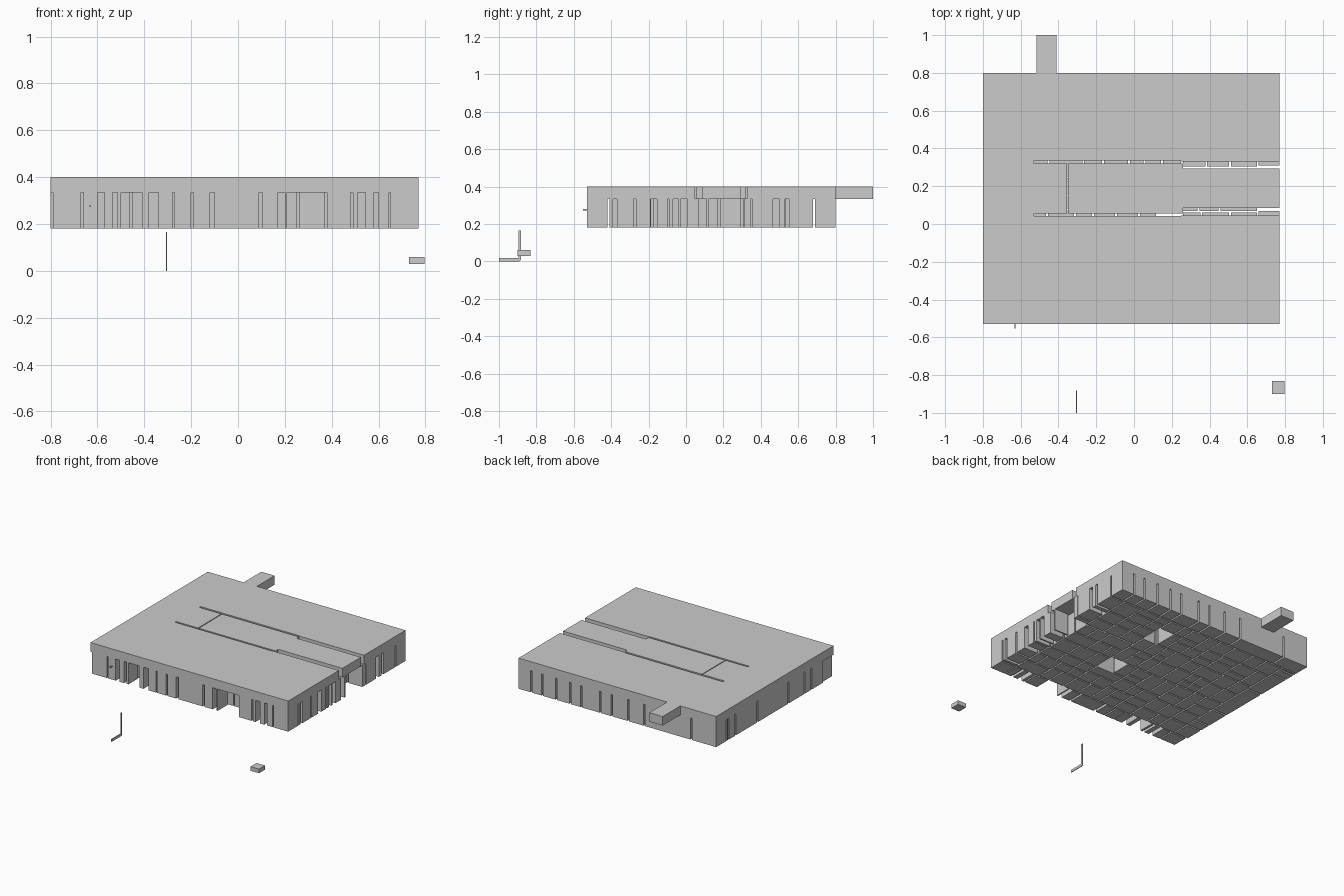
import bpy, bmesh, random

if "Cube" in bpy.data.objects:
    bpy.data.objects.remove(bpy.data.objects["Cube"])

random.seed(7)
X0, X1, Y0, Y1 = -0.80, 0.77, -0.53, 0.80      # footprint
ZB, ZM, ZT = 0.18, 0.335, 0.40                 # underside, roof underside, roof top
GAP = 0.005                                    # half width of a passage


def finish(name, bm):
    bmesh.ops.recalc_face_normals(bm, faces=bm.faces)
    mesh = bpy.data.meshes.new(name)
    bm.to_mesh(mesh)
    bm.free()
    obj = bpy.data.objects.new(name, mesh)
    bpy.context.collection.objects.link(obj)
    return obj


def add_box(bm, x0, x1, y0, y1, z0, z1):
    verts = bmesh.ops.create_cube(bm, size=1)["verts"]
    bmesh.ops.scale(bm, vec=(x1 - x0, y1 - y0, z1 - z0), verts=verts)
    bmesh.ops.translate(bm, vec=((x0 + x1) / 2, (y0 + y1) / 2, (z0 + z1) / 2), verts=verts)


def boxes(name, items):
    bm = bmesh.new()
    for b in items:
        add_box(bm, *b)
    return finish(name, bm)


def prism(name, points, direction):
    bm = bmesh.new()
    face = bm.faces.new([bm.verts.new(p) for p in points])
    ext = bmesh.ops.extrude_face_region(bm, geom=[face])["geom"]
    bmesh.ops.translate(bm, vec=direction, verts=[v for v in ext if isinstance(v, bmesh.types.BMVert)])
    return finish(name, bm)


def spans(start, end, gaps):
    """Solid intervals left between the gaps."""
    out, at = [], start
    for a, b in gaps:
        if a > at:
            out.append((at, a))
        at = b
    return out + [(at, end)]


# roof with the two long slots, and the tongue at the back
roof = [(X0, Y0), (X1, Y0), (X1, 0.045), (0.25, 0.045), (0.25, 0.042), (-0.53, 0.042),
        (-0.53, 0.055), (-0.356, 0.055), (-0.356, 0.32), (-0.53, 0.32), (-0.53, 0.335),
        (0.25, 0.335), (0.25, 0.33), (X1, 0.33), (X1, Y1), (-0.41, Y1), (-0.41, 1.0),
        (-0.515, 1.0), (-0.515, Y1), (X0, Y1)]
prism("roof", [(x, y, ZM) for x, y in roof], (0, 0, ZT - ZM))

# separate roof panel between the slots
panel = [(-0.35, 0.055), (0.26, 0.055), (0.26, 0.085), (X1, 0.085), (X1, 0.294),
         (0.26, 0.294), (0.26, 0.32), (-0.35, 0.32)]
prism("roof_middle_panel", [(x, y, ZM) for x, y in panel], (0, 0, ZT - ZM))

# wall blocks round the outside, broken by door and passage openings
D = 0.11
front = [(-0.80, -0.79), (-0.67, -0.66), (-0.60, -0.57), (-0.535, -0.515), (-0.50, -0.41),
         (-0.38, -0.34), (-0.28, -0.272), (-0.20, -0.19), (-0.12, -0.10), (0.09, 0.105),
         (0.17, 0.20), (0.21, 0.38), (0.48, 0.49), (0.51, 0.545), (0.58, 0.60), (0.645, 0.652)]
right = [(-0.39, -0.37), (-0.28, -0.267), (-0.19, -0.155), (-0.10, -0.09), (-0.07, -0.04),
         (-0.03, 0.005), (0.07, 0.11), (0.12, 0.31), (0.345, 0.352), (0.465, 0.50), (0.53, 0.55)]
back = [(c - 0.006, c + 0.006) for c in
        (-0.6, -0.23, -0.1, 0.03, 0.12, 0.27, 0.36, 0.47, 0.58, 0.67)]
left = [(c - 0.006, c + 0.006) for c in (-0.28, -0.2, -0.02, 0.33, 0.58, 0.66)]
boxes("front_wall", [(a, b, Y0, Y0 + D, ZB, ZM) for a, b in spans(X0, X1, front)])
boxes("back_wall", [(a, b, Y1 - D, Y1, ZB, ZM) for a, b in spans(X0, X1, back)])
inner0, inner1 = Y0 + D + 0.01, Y1 - D - 0.01
boxes("right_wall", [(X1 - D, X1, a, b, ZB, ZM) for a, b in spans(inner0, inner1, right)])
boxes("left_wall", [(X0, X0 + D, a, b, ZB, ZM) for a, b in spans(inner0, inner1, left)])


# inner blocks: areas split again and again by narrow passages
def split(x0, x1, y0, y1, out):
    w, h = x1 - x0, y1 - y0
    if max(w, h) < 0.15 or (w * h < 0.02 and random.random() < 0.5):
        holes = [(0.20, 0.46), (0.22, 0.02)]       # open courts
        if not any(x0 < hx < x1 and y0 < hy < y1 for hx, hy in holes):
            out.append((x0, x1, y0, y1, ZB, ZM))
        return
    t = random.uniform(0.35, 0.65)
    if w > h:
        c = x0 + w * t
        split(x0, c - GAP, y0, y1, out)
        split(c + GAP, x1, y0, y1, out)
    else:
        c = y0 + h * t
        split(x0, x1, y0, c - GAP, out)
        split(x0, x1, c + GAP, y1, out)


inner = []
xa, xb = X0 + D + 0.01, X1 - D - 0.01
for area in [(xa, 0.25, inner0, inner1), (0.26, xb, inner0, 0.06),
             (0.26, xb, 0.07, 0.292), (0.26, xb, 0.305, inner1)]:
    split(*area, inner)
boxes("inner_blocks", inner)

# small peg on the front wall
boxes("front_peg", [(-0.633, -0.627, -0.552, Y0, 0.272, 0.279)])

# loose bent strip and loose box standing in front
strip = [(-1.0, 0.0), (-0.89, 0.0), (-0.882, 0.008), (-0.882, 0.166), (-0.896, 0.166),
         (-0.896, 0.018), (-1.0, 0.018)]
prism("bent_strip", [(-0.3075, y, z) for y, z in strip], (0.005, 0, 0))
boxes("loose_box", [(0.73, 0.797, -0.90, -0.832, 0.03, 0.06)])
